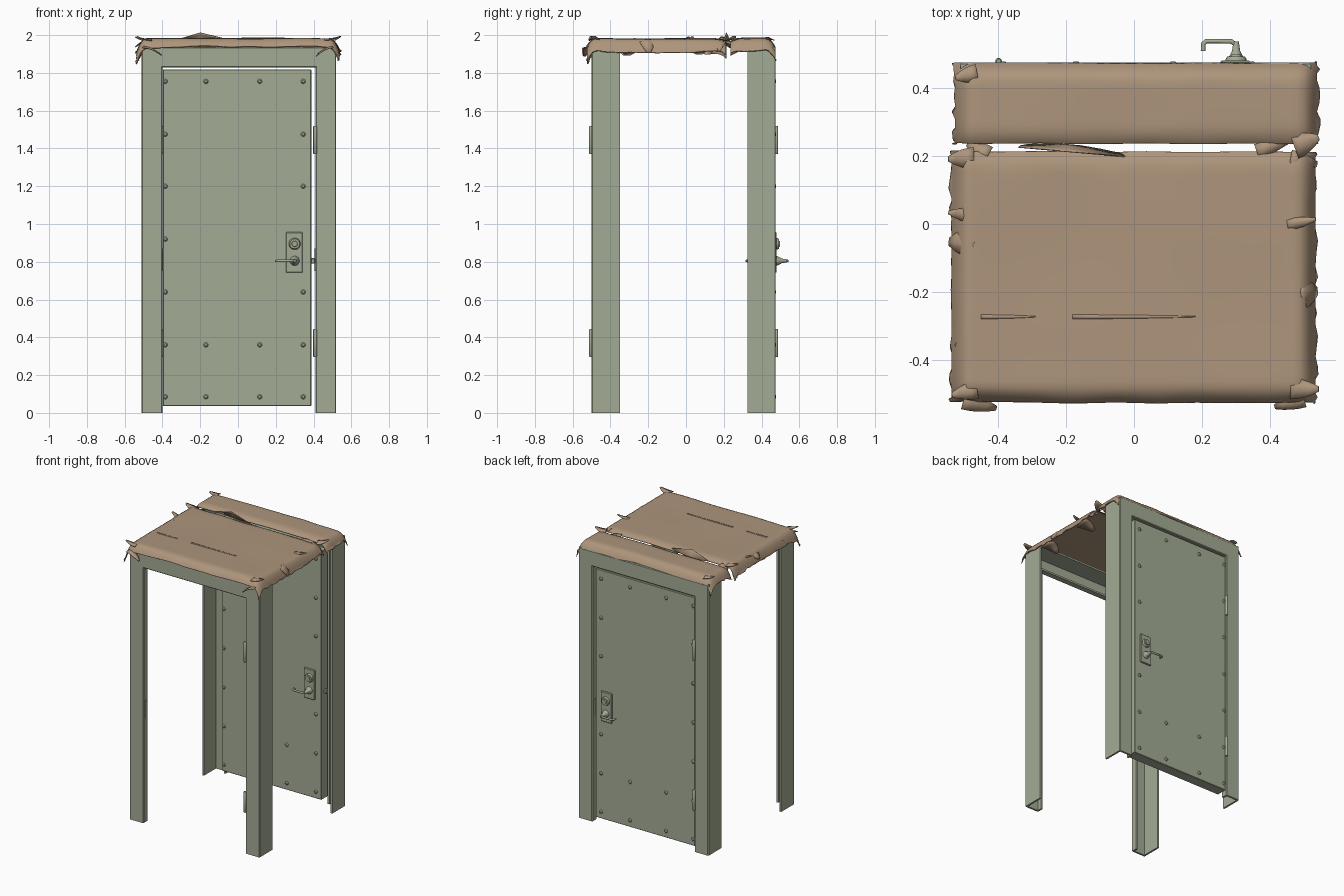
import bpy, bmesh, math, random
from mathutils import Vector, noise

if "Cube" in bpy.data.objects:
    bpy.data.objects.remove(bpy.data.objects["Cube"])

random.seed(4)


def material(name, rgb):
    m = bpy.data.materials.new(name)
    m.diffuse_color = (*rgb, 1)
    m.use_nodes = True
    m.node_tree.nodes["Principled BSDF"].inputs["Base Color"].default_value = m.diffuse_color
    return m


GREEN = material("painted_steel", (0.37, 0.41, 0.30))
TAN = material("weathered_sheet", (0.42, 0.30, 0.20))


def finish(name, bm, mat=GREEN, smooth=None):
    bmesh.ops.recalc_face_normals(bm, faces=bm.faces)
    me = bpy.data.meshes.new(name)
    bm.to_mesh(me)
    bm.free()
    ob = bpy.data.objects.new(name, me)
    bpy.context.collection.objects.link(ob)
    me.materials.append(mat)
    if smooth:
        shade(ob, smooth)
    return ob


def shade(ob, angle):
    bpy.ops.object.select_all(action='DESELECT')
    ob.select_set(True)
    bpy.context.view_layer.objects.active = ob
    bpy.ops.object.shade_smooth_by_angle(angle=math.radians(angle))


def box(name, x, y, z, bevel=0):
    bm = bmesh.new()
    bmesh.ops.create_cube(bm, size=1)
    for v in bm.verts:
        v.co = [(a[0] + a[1]) / 2 + c * (a[1] - a[0]) for a, c in zip((x, y, z), v.co)]
    if bevel:
        bmesh.ops.bevel(bm, geom=bm.edges[:], offset=bevel, segments=1, affect='EDGES')
    return finish(name, bm)


def lathe(name, profile, origin, axis, n=16):
    """Turned part: profile is (radius, distance along axis)."""
    bm = bmesh.new()
    turn = Vector((0, 0, 1)).rotation_difference(Vector(axis)).to_matrix()
    rings = [[bm.verts.new(Vector(origin) + turn @ Vector((r * math.cos(2 * math.pi * i / n),
              r * math.sin(2 * math.pi * i / n), h))) for i in range(n)] for r, h in profile]
    for a, b in zip(rings, rings[1:]):
        for i in range(n):
            bm.faces.new((a[i], a[(i + 1) % n], b[(i + 1) % n], b[i]))
    bm.faces.new(rings[0])
    bm.faces.new(rings[-1])
    return finish(name, bm, smooth=40)


# Door frames: folded channel mitred around the opening; the rear one is turned 180 degrees
def frame(name):
    prof = [(0, .045), (0, .005), (.005, 0), (.105, 0), (.11, .005), (.11, .15),
            (.097, .15), (.097, .014), (.013, .014), (.013, .045)]
    bm = bmesh.new()
    rows = []
    for u, v in prof:
        y = -.5 + v
        pts = [(-.40 - u, y, 0), (-.40 - u, y, 1.828 + u), (.41 + u, y, 1.828 + u), (.41 + u, y, 0)]
        rows.append([bm.verts.new(p) for p in pts])
    for i, a in enumerate(rows):
        b = rows[(i + 1) % len(rows)]
        for k in range(3):
            bm.faces.new((a[k], a[k + 1], b[k + 1], b[k]))
    for k in (0, 3):
        bm.faces.new([r[k] for r in rows])
    return finish(name, bm)


for side in ("front", "back"):
    parts = [frame(side + "_door_frame")]
    for zc in (.37, 1.445):
        parts.append(lathe(side + "_hinge_knuckle", [(.007, 0), (.010, .004), (.010, .146), (.007, .15)],
                           (.408, -.503, zc - .075), (0, 0, 1), 10))
        parts.append(box(side + "_hinge_leaf", (.404, .411), (-.50, -.46), (zc - .07, zc + .07)))
    parts.append(box(side + "_strike_plate", (-.402, -.396), (-.49, -.46), (.75, .87)))
    if side == "back":
        for p in parts:
            p.rotation_euler.z = math.pi
            p.location = (.01, -.025, 0)

# Door slab and its latch bolt
box("door", (-.398, .388), (.39, .468), (.037, 1.818), .003)
box("latch_bolt", (.385, .408), (.42, .44), (.79, .82), .004)

# Rivets and lock furniture on both faces of the door
rivets = [(x, z) for x in (-.385, .345) for z in (.085, .36, .64, .92, 1.20, 1.475, 1.755)
          if (x, z) != (.345, .92)]
rivets += [(x, z) for x in (-.17, .115) for z in (.085, .36, 1.755)]
for s, y in ((1, .468), (-1, .390)):
    for x, z in rivets:
        lathe("door_rivet", [(.013, -.002), (.013, .003), (.007, .009)], (x, y, z), (0, s, 0), 8)
    box("lock_plate", (.254, .342), sorted((y - .002 * s, y + .012 * s)), (.742, .957), .004)
    lathe("lock_cylinder", [(.031, .01), (.031, .016), (.026, .024), (.016, .024), (.014, .03)],
          (.30, y, .895), (0, s, 0), 20)
    lathe("handle_rose", [(.026, .01), (.024, .018), (.012, .04), (.008, .068)],
          (.30, y, .805), (0, s, 0), 16)
    cu = bpy.data.curves.new("door_handle", 'CURVE')
    cu.dimensions = '3D'
    cu.bevel_depth = .007
    cu.bevel_resolution = 2
    cu.use_fill_caps = True
    sp = cu.splines.new('POLY')
    path = [(.30, .04), (.298, .06), (.285, .069), (.212, .069), (.204, .062), (.203, .04)]
    sp.points.add(len(path) - 1)
    for p, (px, d) in zip(sp.points, path):
        p.co = (px, y + s * d, .805, 1)
    ob = bpy.data.objects.new("door_handle", cu)
    bpy.context.collection.objects.link(ob)
    cu.materials.append(GREEN)


# Roof: crumpled sheets with sagging, ragged borders
def sheet(name, x0, x1, y0, y1, nx, ny, top, drops, slits=()):
    """drops = fall of the left, right, front and back borders."""
    bm = bmesh.new()
    grid = []
    for j in range(ny + 1):
        row = []
        for i in range(nx + 1):
            u, v = (1 - math.cos(math.pi * i / nx)) / 2, (1 - math.cos(math.pi * j / ny)) / 2
            x, y = x0 + u * (x1 - x0), y0 + v * (y1 - y0)
            n = noise.noise((x * 7, y * 7, 3))
            z = top + .005 * noise.noise((x * 3, y * 3, 0))
            for d, fall in zip((x - x0, x1 - x, y - y0, y1 - y), drops):
                t = max(0, 1 - d / .06)
                z -= fall * t ** 2.5 * (1 + .35 * n)
                z += .008 * n * t
            if i in (0, nx):
                x += random.uniform(-.008, .008)
            row.append(bm.verts.new((x, y + .004 * n, min(z, 1.995))))
        grid.append(row)
    for j in range(ny):
        for i in range(nx):
            bm.faces.new((grid[j][i], grid[j][i + 1], grid[j + 1][i + 1], grid[j + 1][i]))
    ob = finish(name, bm, TAN)
    m = ob.modifiers.new("thickness", 'SOLIDIFY')
    m.thickness = .006
    m.offset = -1
    shade(ob, 50)


sheet("roof_main_sheet", -.538, .535, -.525, .213, 44, 32, 1.982, (.075, .07, .045, .02))
sheet("roof_back_strip", -.528, .54, .236, .474, 40, 16, 1.984, (.065, .065, .02, .05))


# Torn flaps: tapering curled strips (x, y, z, heading in degrees, length, width, rise)
def flap(x, y, z, heading, length, width, rise):
    a = math.radians(heading)
    d, s = Vector((math.cos(a), math.sin(a), 0)), Vector((-math.sin(a), math.cos(a), 0))
    bm = bmesh.new()
    rows = []
    for k in range(5):
        t = k / 4
        c = Vector((x, y, z)) + d * length * t + Vector((0, 0, rise * t * t))
        w = width / 2 * (1 - .75 * t * t)
        bend = Vector((0, 0, .12 * width * (1 - t)))
        rows.append([bm.verts.new(p) for p in (c - s * w, c + bend, c + s * w * .8)])
    for p, q in zip(rows, rows[1:]):
        for i in range(2):
            bm.faces.new((p[i], p[i + 1], q[i + 1], q[i]))
    ob = finish("roof_torn_flap", bm, TAN)
    ob.modifiers.new("thickness", 'SOLIDIFY').thickness = .004
    shade(ob, 50)


for f in [(-.47, -.06, 1.973, 175, .075, .10, -.035), (-.47, .19, 1.972, 180, .075, .07, .02),
          (-.47, .02, 1.97, 170, .075, .05, .022), (-.45, -.31, 1.975, 215, .09, .06, -.03),
          (-.46, .44, 1.975, 190, .065, .06, .015), (-.43, .20, 1.965, 150, .07, .06, -.03),
          (.47, .23, 1.97, 20, .075, .08, .025), (.46, .19, 1.97, -10, .08, .07, -.05),
          (.45, 0, 1.978, 10, .085, .04, .015), (.49, -.2, 1.968, 5, .05, .10, -.06),
          (.46, -.48, 1.975, -3, .082, .07, .02), (.36, .215, 1.965, 20, .12, .05, -.02),
          (-.46, -.49, 1.973, 190, .075, .06, .022), (-.2, .215, 1.972, 85, .02, .35, -.01),
          (-.50, -.515, 1.935, -15, .10, .06, -.04), (.50, -.515, 1.935, 195, .09, .06, -.045),
          (-.50, .1, 1.93, 10, .10, .12, -.03), (.50, .05, 1.93, 170, .10, .14, -.03),
          (-.50, -.3, 1.925, -10, .10, .12, -.03), (.50, -.3, 1.925, 185, .10, .12, -.03)]:
    flap(*f)

# Slits: long thin raised creases across the main sheet
for xa, xb in ((-.45, -.29), (-.18, .18)):
    flap(xa, -.272, 1.983, 0, xb - xa, .014, .001)
